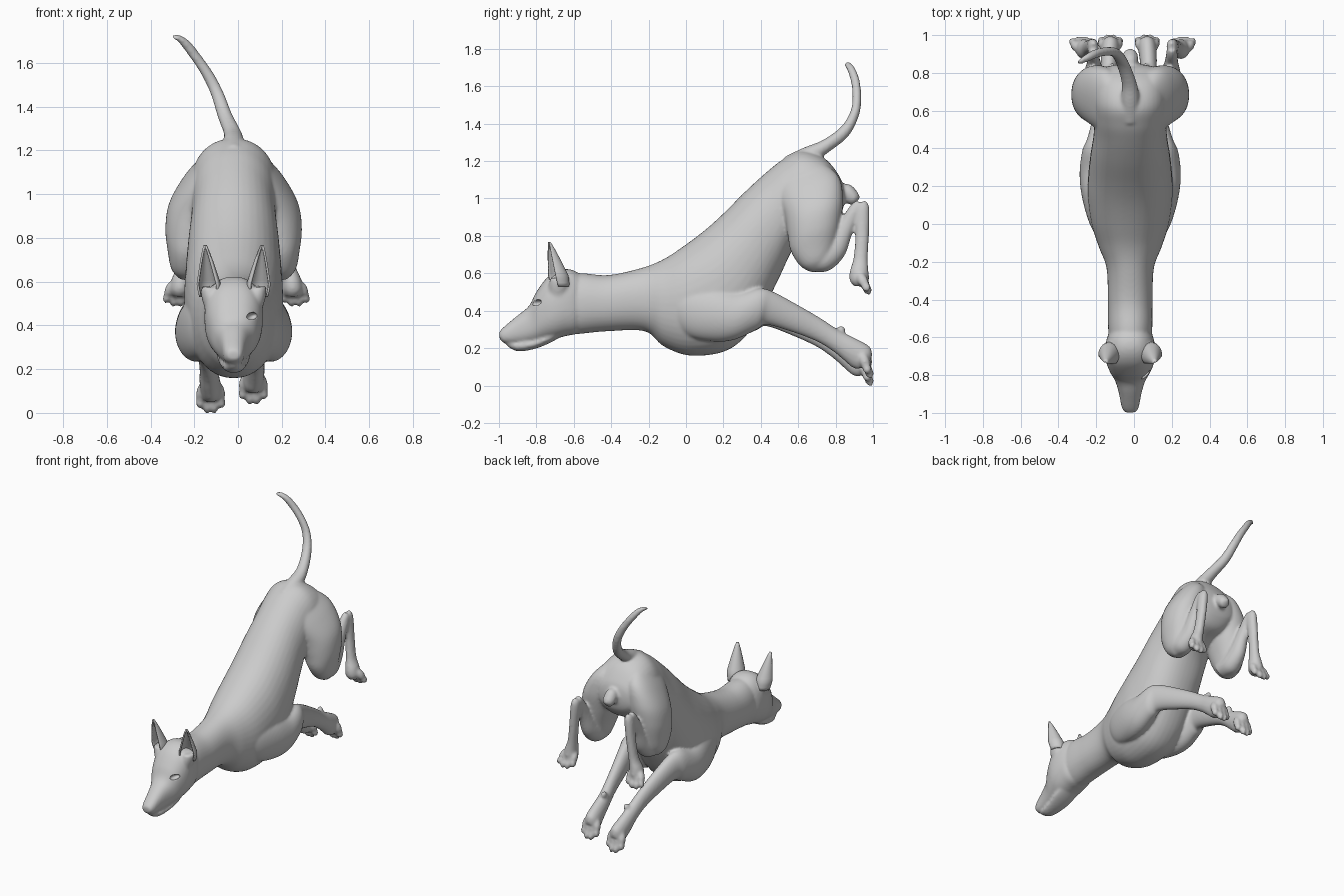
import bpy, bmesh, math
from mathutils import Vector

CX = -0.02      # the animal's midline


def spline(p0, p1, p2, p3, t):
    return [0.5 * (2 * b + (c - a) * t + (2 * a - 5 * b + 4 * c - d) * t * t
                   + (3 * b - a - 3 * c + d) * t ** 3)
            for a, b, c, d in zip(p0, p1, p2, p3)]


def sq(v, p):
    return math.copysign(abs(v) ** p, v)


def loft(bm, stations, side=1, shift=(0, 0), p=1.0, steps=6, seg=40):
    """Rounded loft; station = x, edge A (y, z), edge B (y, z), half width."""
    s = [stations[0]] + list(stations) + [stations[-1]]
    rows = []
    for i in range(1, len(s) - 2):
        rows += [spline(*s[i - 1:i + 3], k / steps) for k in range(steps)]
    rows.append(stations[-1])
    rings = []
    for x, ya, za, yb, zb, w in rows:
        f = min(1, max(0, ((ya + yb) / 2 - 0.35) / 0.5))
        ring = []
        for k in range(seg):
            a = 2 * math.pi * k / seg
            u = sq(math.cos(a), p) / 2
            ring.append(bm.verts.new((CX + side * (x + f * shift[0] + w * sq(math.sin(a), p)),
                                      (ya + yb) / 2 + u * (ya - yb),
                                      (za + zb) / 2 + u * (za - zb) + f * shift[1])))
        rings.append(ring)
    for r, q in zip(rings, rings[1:]):
        for k in range(seg):
            bm.faces.new((r[k], r[(k + 1) % seg], q[(k + 1) % seg], q[k]))
    bm.faces.new(rings[0])
    bm.faces.new(rings[-1])


def toe(bm, side, x0, x1, start, end, r, shift):
    """Knuckled toe tapering to a claw."""
    d = Vector(end) - Vector(start)
    n = Vector((-d.y, d.x)).normalized()
    st = []
    for t, k in ((0, .4), (.15, .9), (.4, 1.1), (.6, .9), (.8, .95), (.92, .6), (1, .2)):
        c = Vector(start) + d * t
        e = n * r * k * 1.2
        st.append((x0 + (x1 - x0) * t, c.x + e.x, c.y + e.y, c.x - e.x, c.y - e.y, r * k))
    loft(bm, st, side, shift, 1, 3, 14)


def make(name, bm):
    bmesh.ops.recalc_face_normals(bm, faces=bm.faces)
    me = bpy.data.meshes.new(name)
    bm.to_mesh(me)
    bm.free()
    me.shade_smooth()
    ob = bpy.data.objects.new(name, me)
    bpy.context.collection.objects.link(ob)
    return ob


TORSO = [(0, -.70, .56, -.68, .27, .09), (0, -.58, .60, -.58, .275, .115),
         (0, -.42, .59, -.42, .29, .118), (0, -.25, .625, -.22, .29, .125),
         (0, -.13, .67, -.12, .21, .165), (0, -.02, .74, .02, .16, .205),
         (0, .10, .83, .20, .18, .225), (0, .20, .92, .32, .265, .222),
         (0, .32, 1.04, .42, .42, .21), (0, .43, 1.14, .50, .58, .195),
         (0, .52, 1.21, .58, .74, .19), (0, .62, 1.255, .68, .82, .195),
         (0, .74, 1.215, .78, .86, .185), (0, .82, 1.12, .83, .92, .14),
         (0, .845, 1.05, .845, .97, .06)]
HEAD = [(0, -1.0, .285, -.995, .245, .028), (0, -.975, .312, -.965, .225, .045),
        (0, -.90, .375, -.89, .222, .06), (0, -.84, .425, -.82, .227, .08),
        (0, -.80, .50, -.76, .24, .108), (0, -.74, .58, -.70, .25, .13),
        (0, -.67, .62, -.64, .265, .132), (0, -.60, .615, -.58, .28, .118),
        (0, -.54, .57, -.55, .33, .08)]
JAW = [(0, -.96, .235, -.955, .208, .02), (0, -.90, .24, -.90, .183, .045),
       (0, -.82, .25, -.82, .193, .06), (0, -.74, .28, -.74, .222, .075),
       (0, -.66, .33, -.66, .265, .07)]
TAIL = [(0, .53, 1.225, .60, 1.13, .05), (0, .63, 1.272, .68, 1.19, .05),
        (-.005, .73, 1.312, .76, 1.245, .04), (-.04, .83, 1.385, .87, 1.335, .034),
        (-.075, .88, 1.47, .927, 1.45, .031), (-.12, .89, 1.55, .937, 1.55, .03),
        (-.18, .88, 1.63, .925, 1.645, .028), (-.23, .86, 1.69, .895, 1.71, .026),
        (-.27, .842, 1.71, .865, 1.735, .018)]
RUMP = [(0, .80, 1.08, .82, 1.0, .03), (0, .875, 1.075, .85, .98, .042),
        (0, .92, 1.03, .89, .965, .036), (0, .93, 1.0, .912, .98, .01)]
EAR_ROOT = [(.08, -.74, .47, -.63, .47, .05), (.10, -.735, .53, -.625, .54, .048),
            (.115, -.725, .575, -.64, .58, .034)]
FRONT_LEG = [(.11, -.13, .47, -.11, .37, .03), (.145, -.02, .52, .0, .27, .065),
             (.165, .14, .53, .14, .235, .09), (.18, .28, .50, .26, .245, .088),
             (.185, .395, .52, .38, .30, .068), (.17, .47, .50, .43, .325, .055),
             (.14, .60, .43, .57, .285, .046), (.115, .72, .36, .70, .235, .04),
             (.10, .82, .295, .79, .18, .042), (.095, .91, .25, .85, .13, .046),
             (.09, .985, .205, .885, .10, .048), (.09, .995, .15, .92, .085, .04)]
THIGH = [(.09, .47, 1.10, .72, 1.2, .06), (.13, .49, 1.01, .815, 1.12, .10),
         (.17, .525, .91, .84, 1.0, .125), (.197, .543, .81, .828, .88, .115),
         (.21, .56, .72, .805, .77, .092), (.215, .61, .64, .775, .68, .07),
         (.215, .67, .605, .73, .62, .03)]
SHANK = [(.21, .62, .72, .66, .61, .06), (.215, .71, .74, .76, .612, .065),
         (.215, .77, .80, .845, .69, .05), (.218, .83, .89, .885, .80, .036),
         (.22, .88, .965, .918, .885, .03), (.22, .915, .992, .945, .935, .025)]
HIND_FOOT = [(.22, .905, .965, .958, .99, .018), (.222, .90, .92, .98, .95, .03),
             (.235, .905, .80, .978, .80, .029), (.25, .895, .68, .972, .68, .031),
             (.265, .876, .61, .975, .62, .042), (.27, .876, .56, .978, .57, .045),
             (.27, .90, .53, .965, .535, .03)]

# Body: overlapping lofts, fused and smoothed into one skin
bm = bmesh.new()
loft(bm, TORSO, p=.93)
loft(bm, HEAD, p=.84)
for part in (JAW, TAIL, RUMP):
    loft(bm, part)
for side, fore, hind in ((1, (0, 0), (0, 0)), (-1, (.015, -.04), (-.025, 0))):
    loft(bm, EAR_ROOT, side)
    loft(bm, FRONT_LEG, side, fore)
    loft(bm, THIGH, side, p=.93)
    loft(bm, SHANK, side, hind)
    loft(bm, HIND_FOOT, side, hind)
    # Dewclaw, front toes and hind toes
    toe(bm, side, .085, .08, (.785, .245), (.845, .315), .02, fore)
    for i in (-1.5, -.5, .5, 1.5):
        out = 0 if abs(i) < 1 else .025
        toe(bm, side, .09 + i * .026, .09 + i * .034,
            (.94, .175), (.992 - out * .6, .035 + out), .021, fore)
        toe(bm, side, .27 + i * .024, .283 + i * .036,
            (.925, .60), (.985 - out * .4, .485 + out * .7), .021, hind)
body = make("dog_body", bm)
m = body.modifiers.new("fuse", 'REMESH')
m.mode = 'VOXEL'
m.voxel_size = .0085
m.use_smooth_shade = True
m = body.modifiers.new("soften", 'SMOOTH')
m.factor = .5
m.iterations = 8

# Eye sockets, cut from the skin
for side, label in ((1, "right"), (-1, "left")):
    bm = bmesh.new()
    bmesh.ops.create_uvsphere(bm, u_segments=16, v_segments=10, radius=1)
    for v in bm.verts:
        x, y, z = v.co
        v.co = (CX + side * (.083 + .025 * x), -.795 + .032 * y + .012 * x,
                .442 + .017 * z + .004 * x)
    cutter = make(label + "_eye_cutter", bm)
    cutter.hide_render = True
    cutter.display_type = 'WIRE'
    m = body.modifiers.new(label + "_eye_socket", 'BOOLEAN')
    m.operation = 'DIFFERENCE'
    m.object = cutter

# Ears: upright pointed shells, open to the front
bm = bmesh.new()
base, tip = Vector((.108, -.68, .53)), Vector((.13, -.732, .765))
for side in (1, -1):
    rows = []
    for j in range(13):
        v = j / 12
        c = base.lerp(tip, v)
        r = .072 * (1 - v) ** .85 * min(1, .68 + 1.3 * v) + .003
        row = []
        for k in range(17):
            a = -2.0 + 4.0 * k / 16 - .35
            row.append(bm.verts.new((CX + side * (c.x + .85 * r * math.sin(a)),
                                     c.y + r * math.cos(a), c.z)))
        rows.append(row)
    for r, q in zip(rows, rows[1:]):
        for k in range(16):
            bm.faces.new((r[k], r[k + 1], q[k + 1], q[k]))
ears = make("ears", bm)
m = ears.modifiers.new("thickness", 'SOLIDIFY')
m.thickness = .01
m.offset = 0
